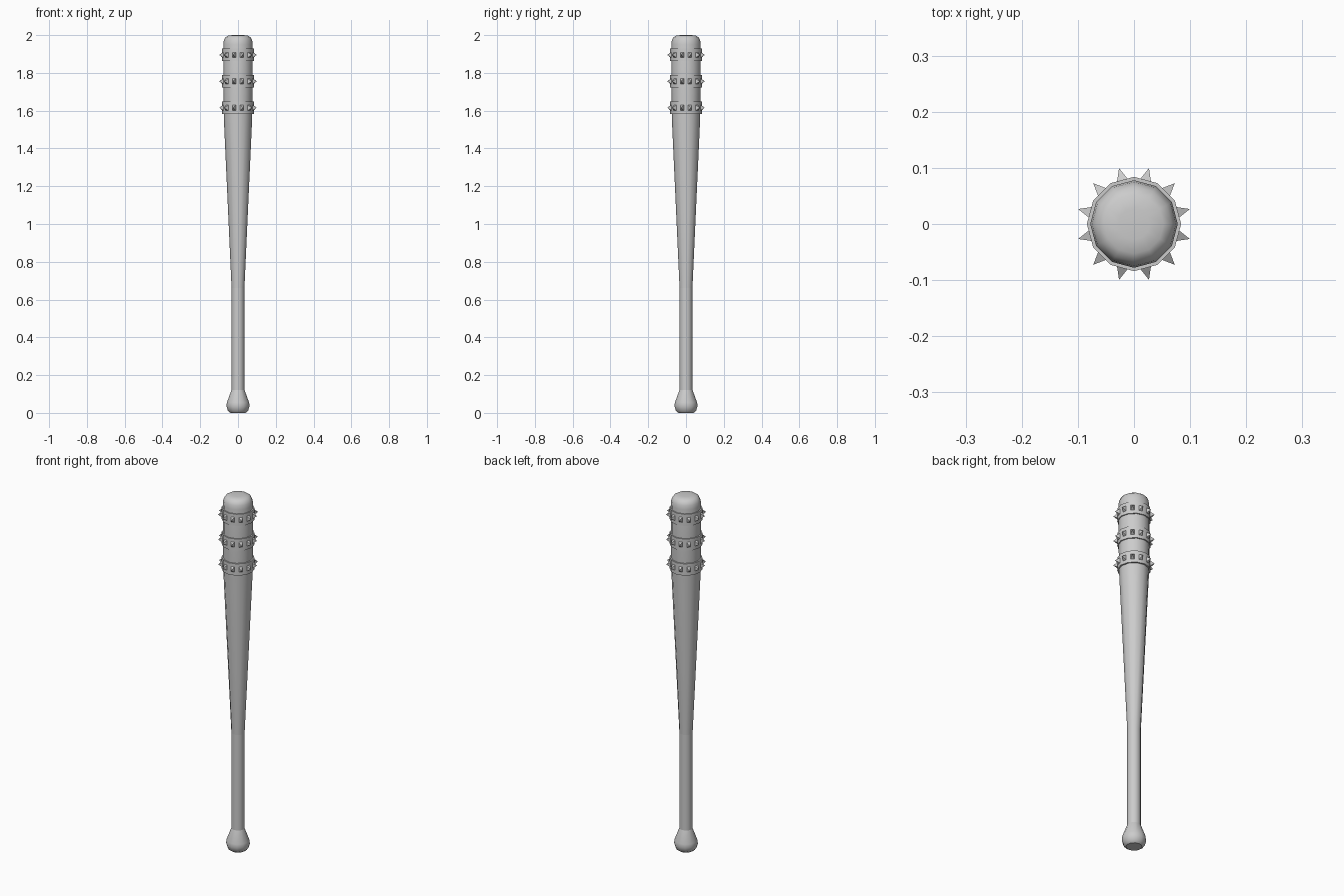
import bpy, bmesh, math
from mathutils import Matrix, Vector

if "Cube" in bpy.data.objects:
    bpy.data.objects.remove(bpy.data.objects["Cube"])

SIDES = 12
grey = bpy.data.materials.new("plain grey")
grey.use_nodes = True
COLOUR = (0.6, 0.6, 0.6, 1)
grey.diffuse_color = COLOUR
grey.node_tree.nodes["Principled BSDF"].inputs["Base Color"].default_value = COLOUR


def finish(name, bm, smooth=None):
    bmesh.ops.recalc_face_normals(bm, faces=bm.faces)
    mesh = bpy.data.meshes.new(name)
    bm.to_mesh(mesh)
    bm.free()
    mesh.materials.append(grey)
    obj = bpy.data.objects.new(name, mesh)
    bpy.context.collection.objects.link(obj)
    if smooth:
        bpy.ops.object.select_all(action='DESELECT')
        obj.select_set(True)
        bpy.context.view_layer.objects.active = obj
        bpy.ops.object.shade_smooth_by_angle(angle=math.radians(smooth))
    return obj


def lathe(name, profile, closed=False, smooth=35):
    """Turn (radius, height) points round z; open profiles get flat end caps."""
    bm = bmesh.new()
    rings = []
    for r, z in profile:
        rings.append([bm.verts.new((r * math.cos(math.tau * i / SIDES),
                                    r * math.sin(math.tau * i / SIDES), z))
                      for i in range(SIDES)])
    pairs = list(zip(rings, rings[1:]))
    if closed:
        pairs.append((rings[-1], rings[0]))
    else:
        bm.faces.new(rings[0])
        bm.faces.new(rings[-1])
    for a, b in pairs:
        for i in range(SIDES):
            j = (i + 1) % SIDES
            bm.faces.new((a[i], a[j], b[j], b[i]))
    return finish(name, bm, smooth)


# Bat body: knob, handle and barrel as separate turned parts
lathe("knob", [(0.04, 0), (0.053, 0.01), (0.061, 0.035), (0.059, 0.055), (0.034, 0.122)])
lathe("handle", [(0.034, 0.115), (0.034, 0.66)])
lathe("barrel", [(0.034, 0.66), (0.075, 1.56), (0.078, 1.75), (0.078, 1.95),
                 (0.075, 1.972), (0.067, 1.988), (0.053, 1.997), (0.028, 2.0)])

# Studded bands round the barrel
HALF = 0.033
for n, z in enumerate((1.615, 1.755, 1.895), 1):
    lathe(f"band_{n}", [(0.074, z - HALF), (0.084, z - HALF),
                        (0.084, z + HALF), (0.074, z + HALF)], closed=True)

    # One pyramid spike in the middle of each band facet
    bm = bmesh.new()
    for i in range(SIDES):
        turn = Matrix.Rotation(math.tau * (i + 0.5) / SIDES, 3, 'Z')
        lift = Vector((0, 0, z))
        tip = bm.verts.new(turn @ Vector((0.103, 0, 0)) + lift)
        base = [bm.verts.new(turn @ Vector((0.08, sy * 0.01, sz * 0.015)) + lift)
                for sy, sz in ((-1, -1), (1, -1), (1, 1), (-1, 1))]
        bm.faces.new(base)
        for k in range(4):
            bm.faces.new((base[k], base[(k + 1) % 4], tip))
    finish(f"spikes_{n}", bm)
